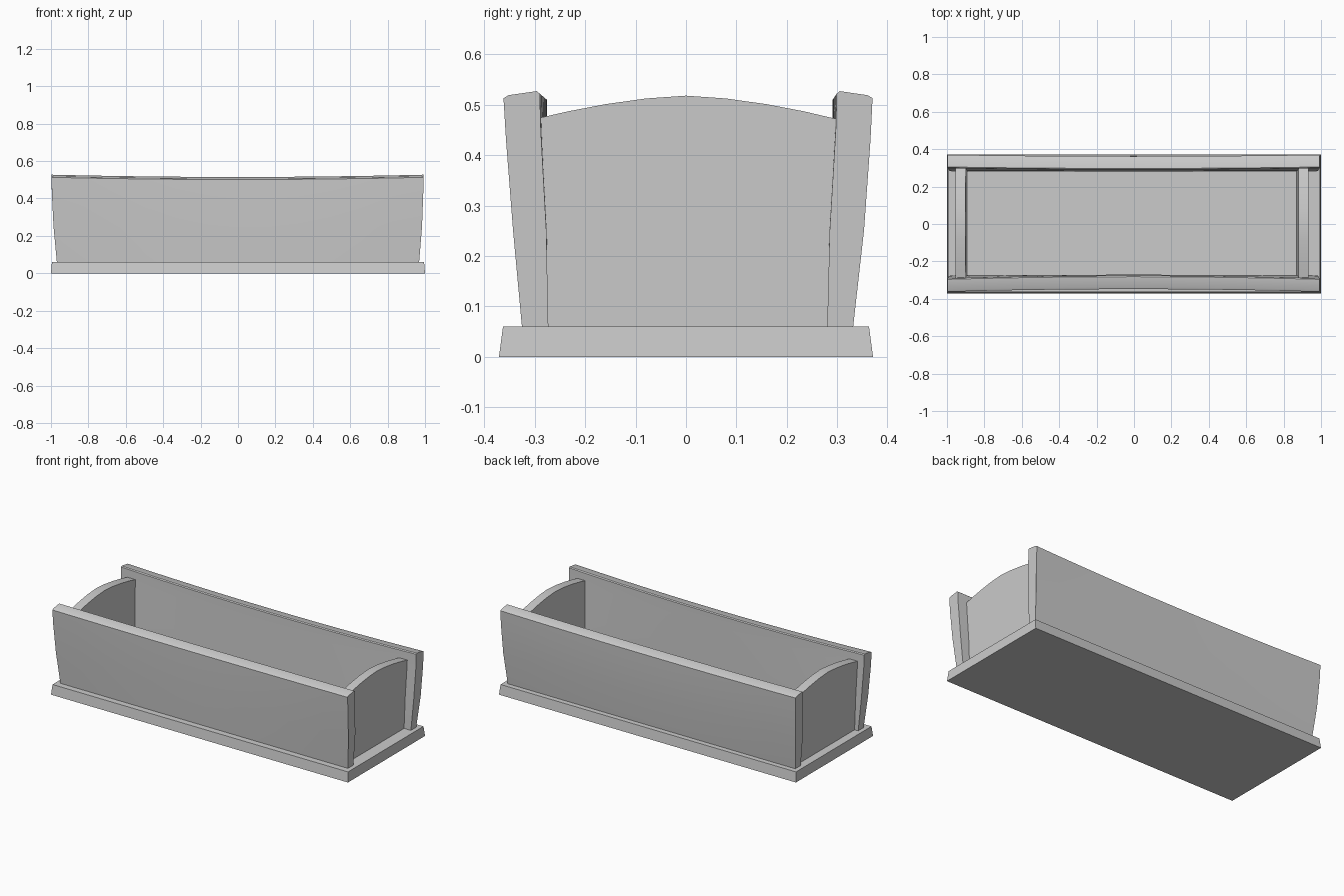
import bpy, bmesh, math

if "Cube" in bpy.data.objects:
    bpy.data.objects.remove(bpy.data.objects["Cube"])


def finish(name, bm):
    bmesh.ops.recalc_face_normals(bm, faces=bm.faces)
    me = bpy.data.meshes.new(name)
    bm.to_mesh(me)
    bm.free()
    ob = bpy.data.objects.new(name, me)
    bpy.context.collection.objects.link(ob)
    bpy.ops.object.select_all(action='DESELECT')
    ob.select_set(True)
    bpy.context.view_layer.objects.active = ob
    bpy.ops.object.shade_smooth_by_angle(angle=math.radians(35))
    return ob


def loft(name, rings):
    """Skin a list of closed rings and cap both ends."""
    bm = bmesh.new()
    rows = [[bm.verts.new(p) for p in ring] for ring in rings]
    n = len(rows[0])
    for a, b in zip(rows, rows[1:]):
        for i in range(n):
            j = (i + 1) % n
            bm.faces.new((a[i], a[j], b[j], b[i]))
    bm.faces.new(rows[0])
    bm.faces.new(rows[-1])
    return finish(name, bm)


def rect(hx, hy, z):
    return [(-hx, -hy, z), (hx, -hy, z), (hx, hy, z), (-hx, hy, z)]


# Base board, slightly tapered towards the top
loft("base_board", [rect(1.0, 0.371, 0.0), rect(0.995, 0.363, 0.06)])


# Long leaning side boards, bowed inwards in the middle and wider at the top
def side_board(name, profile, side, bow):
    rings = []
    for k in range(13):
        t = -1 + k / 6
        mid = 1 - t * t
        ring = []
        for y, z in profile:
            h = (z - 0.055) / 0.47
            half = 0.968 + 0.026 * (1 - (1 - min(h, 1)) ** 2)
            ring.append((t * half - 0.003 * h, side * (y - bow * mid * h), z - 0.012 * mid * h))
        rings.append(ring)
    loft(name, rings)


side_board("front_board", [(0.273, 0.055), (0.277, 0.25), (0.288, 0.45), (0.290, 0.522), (0.296, 0.527),
                           (0.352, 0.519), (0.362, 0.513), (0.357, 0.43), (0.343, 0.25), (0.325, 0.055)], -1, 0.014)
side_board("back_board", [(0.280, 0.055), (0.285, 0.25), (0.297, 0.45), (0.299, 0.522), (0.305, 0.527),
                          (0.360, 0.519), (0.370, 0.513), (0.366, 0.43), (0.353, 0.25), (0.331, 0.055)], 1, 0.008)


# Arched end boards, leaning outwards a little
def end_board(name, x_in, x_out, lean):
    outline = [(-0.28, 0.055), (-0.285, 0.25), (-0.295, 0.473)]
    outline += [(y, 0.518 - 0.045 * (abs(y) / 0.295) ** 1.6)
                for y in (-0.235, -0.16, -0.08, 0, 0.08, 0.16, 0.235)]
    outline += [(0.302, 0.471), (0.29, 0.25), (0.285, 0.055)]
    loft(name, [[(x + lean * (1 - z / 0.5), y, z) for y, z in outline] for x in (x_in, x_out)])


end_board("left_end_board", -0.90, -0.955, 0.012)
end_board("right_end_board", 0.88, 0.933, -0.012)
